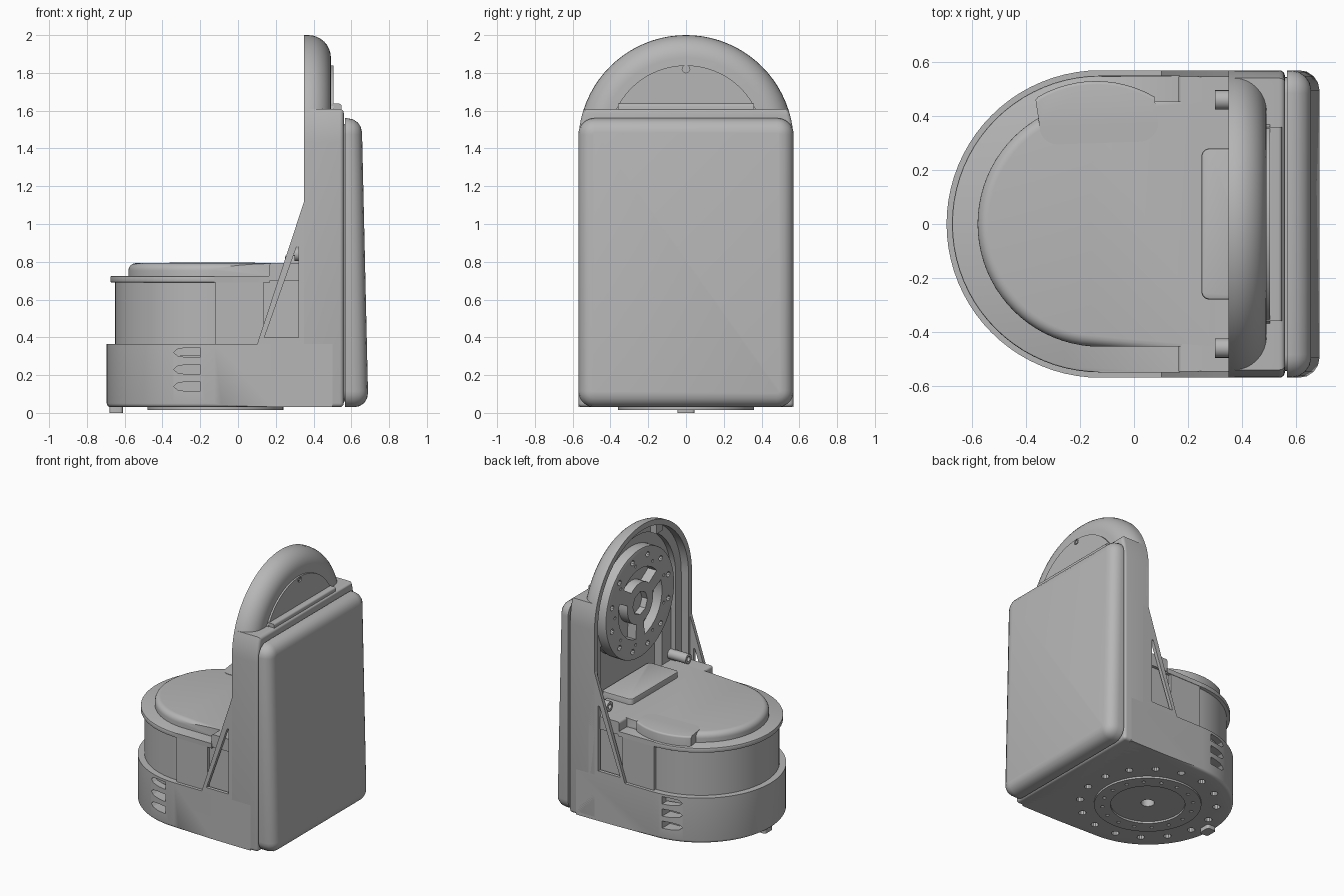
import bpy, bmesh
from math import sin, cos, pi, asin, radians

if "Cube" in bpy.data.objects:
    bpy.data.objects.remove(bpy.data.objects["Cube"])

grey = bpy.data.materials.new("plain grey")
grey.use_nodes = True
GREY = (0.47, 0.47, 0.47, 1)
grey.diffuse_color = GREY
grey.node_tree.nodes["Principled BSDF"].inputs["Base Color"].default_value = GREY

CX = -0.125     # centre of the round base
CZ = 1.43       # centre of the arch
R = 0.57        # outer radius of both


# ---- helpers ----
def arc(cx, cy, r, a0, a1, n=24):
    return [(cx + r * cos(a0 + (a1 - a0) * i / n), cy + r * sin(a0 + (a1 - a0) * i / n))
            for i in range(n + 1)]


def circle(cx, cy, r, n=48):
    return arc(cx, cy, r, 0, 2 * pi, n)[:-1]


def stadium(r, end):
    return arc(CX, 0, r, pi / 2, 3 * pi / 2, 40) + [(end, -r), (end, r)]


def arch(r, bottom):
    return arc(0, CZ, r, 0, pi, 40) + [(-r, bottom), (r, bottom)]


def rect(a0, a1, b0, b1, r=0):
    if not r:
        return [(a0, b0), (a1, b0), (a1, b1), (a0, b1)]
    return (arc(a1 - r, b1 - r, r, 0, pi / 2, 6) + arc(a0 + r, b1 - r, r, pi / 2, pi, 6)
            + arc(a0 + r, b0 + r, r, pi, 1.5 * pi, 6) + arc(a1 - r, b0 + r, r, 1.5 * pi, 2 * pi, 6))


def prism(name, outlines, axis, lo, hi, bevel=0, where=None, segs=4):
    """Extrude one outline, or a list of them, along an axis; round the edges picked by where."""
    if isinstance(outlines[0], tuple):
        outlines = [outlines]
    place = {"x": lambda a, b: (lo, a, b), "y": lambda a, b: (a, lo, b), "z": lambda a, b: (a, b, lo)}[axis]
    bm = bmesh.new()
    for pts in outlines:
        face = bm.faces.new([bm.verts.new(place(a, b)) for a, b in pts])
        ext = bmesh.ops.extrude_face_region(bm, geom=[face])
        for v in ext["geom"]:
            if isinstance(v, bmesh.types.BMVert):
                v.co["xyz".index(axis)] = hi
    bmesh.ops.recalc_face_normals(bm, faces=bm.faces)
    if bevel:
        edges = [e for e in bm.edges if all(where(v.co) for v in e.verts)]
        bmesh.ops.bevel(bm, geom=edges, offset=bevel, segments=segs, profile=0.5,
                        affect="EDGES", clamp_overlap=False)
    mesh = bpy.data.meshes.new(name)
    bm.to_mesh(mesh)
    bm.free()
    mesh.materials.append(grey)
    obj = bpy.data.objects.new(name, mesh)
    bpy.context.collection.objects.link(obj)
    return obj


def cut(targets, *args):
    cutter = prism("cutter", *args)
    cutter.hide_render = True
    for obj in targets:
        mod = obj.modifiers.new("cut", "BOOLEAN")
        mod.operation, mod.solver, mod.object = "DIFFERENCE", "EXACT", cutter
        bpy.context.view_layer.objects.active = obj
        bpy.ops.object.modifier_apply(modifier=mod.name)
    bpy.data.objects.remove(cutter)


def ring_of(cx, cy, radius, r, count, start=0):
    return [circle(cx + radius * cos(start + 2 * pi * i / count),
                   cy + radius * sin(start + 2 * pi * i / count), r, 10) for i in range(count)]


# ---- round base with vents and bottom holes ----
base = prism("base", stadium(R, 0.5), "z", 0.03, 0.365, 0.02, lambda c: c.z < 0.04 and c.x < 0.49)
vents = [[(-0.2, z - 0.027), (-0.2, z + 0.027), (-0.27, z + 0.026), (-0.32, z + 0.018), (-0.34, z),
          (-0.32, z - 0.018), (-0.27, z - 0.026)] for z in (0.14, 0.23, 0.32)]
for s in (-1, 1):
    cut([base], vents, "y", s * 0.47, s * 0.6)

# ---- upright column, following the arch outline up to its flat top ----
t = asin((1.61 - CZ) / R)
outline = arc(0, CZ, R, 0, t, 6) + arc(0, CZ, R, pi - t, pi, 6) + [(-R, 0.03), (R, 0.03)]
upright = prism("upright", outline, "x", 0.35, 0.56, 0.022,
                lambda c: c.x > 0.55 or c.z < 0.04)
cut([base, upright], ring_of(CX, 0, 0.46, 0.026, 16, pi / 16), "z", -0.05, 0.1)

# ---- arched hood with a rounded back rim ----
hood = prism("hood", arch(R, 1.2), "x", 0.35, 0.492, 0.12, lambda c: c.x > 0.48, 8)

# stepped hollow on the inner side
cut([upright, hood], arch(0.53, 0.6), "x", 0.3, 0.41)
cut([upright, hood], arch(0.465, 0.65), "x", 0.3, 0.45)
cut([upright], rect(-0.36, 0.36, 0.7, 1.2), "x", 0.3, 0.51)

# ---- sloped side walls with triangular windows ----
for s, side in ((-1, "right"), (1, "left")):
    wall = prism("side_wall_" + side, [(0.1, 0.34), (0.4, 0.34), (0.4, 1.12), (0.35, 1.12), (0.1, 0.36)],
                 "y", s * 0.545, s * R)
    cut([wall], [(0.14, 0.4), (0.32, 0.4), (0.32, 0.88), (0.31, 0.88)], "y", s * 0.5, s * 0.6)

# ---- drum, body, rim and lid ----
prism("drum", circle(CX, 0, 0.525, 80), "z", 0.3, 0.7)
prism("body_front", rect(-0.12, 0.135, -0.547, 0.547), "z", 0.3, 0.72)
prism("body_rear", rect(0.1, 0.42, -0.525, 0.525), "z", 0.3, 0.72)
prism("rim", stadium(0.55, 0.17), "z", 0.69, 0.725, 0.006, lambda c: c.x < 0.16, 2)
prism("lid", stadium(0.455, 0.3), "z", 0.71, 0.793, 0.04, lambda c: c.z > 0.79 and c.x < 0.29, 6)
prism("deck", rect(0.165, 0.45, -0.546, 0.546), "z", 0.7, 0.793, 0.015,
      lambda c: c.z > 0.79 and c.x < 0.2)
prism("deck_plate", rect(0.25, 0.5, -0.28, 0.28, 0.03), "z", 0.78, 0.835, 0.008, lambda c: c.z > 0.83, 2)

# lid flap over the rim
flap_outline = (arc(-0.14, 0.1, 0.43, radians(60), radians(120), 12) + [(-0.365, 0.46)]
                + arc(-0.285, 0.36, 0.065, pi, 1.5 * pi, 6) + arc(0.02, 0.375, 0.07, 1.5 * pi, 2 * pi, 6))
prism("lid_flap", flap_outline, "z", 0.695, 0.796, 0.012, lambda c: c.z > 0.79 and c.y > 0.42, 3)

# ---- mounting flange inside the arch ----
flange = prism("flange", circle(0, 1.41, 0.4, 64), "x", 0.375, 0.465, 0.006, lambda c: c.x < 0.38, 2)
windows = []
for i in range(3):
    a = pi / 2 + i * 2 * pi / 3
    windows.append(arc(0, 1.41, 0.255, a - 0.85, a + 0.85, 14) + arc(0, 1.41, 0.15, a + 0.75, a - 0.75, 8))
cut([flange], windows, "x", 0.3, 0.445)
cut([flange], circle(0, 1.41, 0.085, 8), "x", 0.3, 0.42)
cut([flange], ring_of(0, 1.41, 0.34, 0.02, 12, pi / 12), "x", 0.3, 0.42)
cut([flange], ring_of(0, 1.41, 0.295, 0.011, 9), "x", 0.3, 0.42)

prism("hood_tab", rect(-0.24, -0.17, 1.86, 1.93), "x", 0.36, 0.42)
for s, side in ((-1, "right"), (1, "left")):
    boss = prism("screw_boss_" + side, circle(s * 0.46, 0.84, 0.036, 20), "x", 0.3, 0.46)
    cut([boss], circle(s * 0.46, 0.84, 0.018, 14), "x", 0.25, 0.4)

# ---- outer round cover, its screw and the ledge below ----
cover = prism("round_cover", circle(0, CZ, 0.41, 72), "x", 0.46, 0.505)
cut([cover], circle(0, 1.82, 0.02, 16), "x", 0.497, 0.6)
prism("cover_screw", circle(0, 1.82, 0.012, 6), "x", 0.49, 0.503)
prism("ledge", rect(-0.36, 0.36, 1.55, 1.637), "x", 0.48, 0.548, 0.012,
      lambda c: c.z > 1.63 and c.x > 0.54, 3)

# ---- large back panel, thinner toward the top ----
panel = prism("back_panel", rect(-R, R, 0.03, 1.56, 0.085), "x", 0.567, 0.69, 0.075,
              lambda c: c.x > 0.68, 4)
for v in panel.data.vertices:
    if v.co.x > 0.58:
        v.co.x -= 0.035 * (v.co.z - 0.03) / 1.53
prism("panel_neck", rect(-0.545, 0.545, 0.06, 1.53, 0.06), "x", 0.53, 0.6)

# ---- bottom ring and foot ----
ring = prism("bottom_ring", circle(-0.12, 0, 0.36, 64), "z", 0.016, 0.06)
cut([ring], circle(-0.12, 0, 0.25, 48), "z", -0.05, 0.035)
cut([ring, base], circle(-0.12, 0, 0.045, 24), "z", -0.05, 0.12)
cut([ring], ring_of(-0.12, 0, 0.305, 0.013, 16), "z", -0.05, 0.04)
prism("foot", rect(-0.68, -0.61, -0.045, 0.045, 0.015), "z", 0, 0.05)

# ---- shading ----
for obj in bpy.context.collection.objects:
    if obj.type == "MESH" and grey.name in obj.data.materials:
        bpy.ops.object.select_all(action="DESELECT")
        obj.select_set(True)
        bpy.context.view_layer.objects.active = obj
        bpy.ops.object.shade_smooth_by_angle(angle=radians(32))
